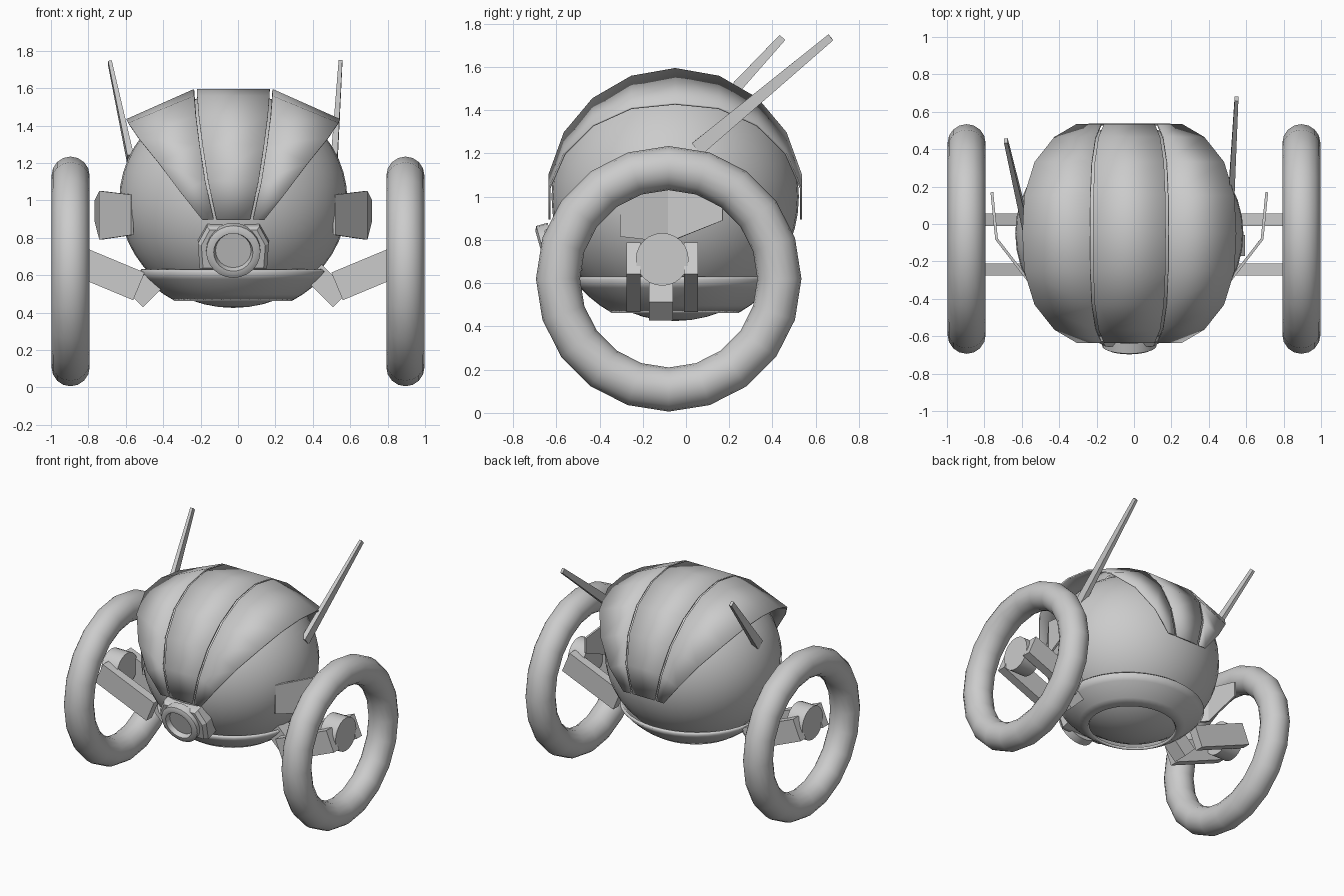
import bpy, bmesh
from math import sin, cos, radians, pi
from mathutils import Vector, Matrix

if "Cube" in bpy.data.objects:
    bpy.data.objects.remove(bpy.data.objects["Cube"])

CX, CY, CZ = -0.025, -0.05, 1.0          # body centre


def make(name, verts, faces, thick=0, smooth=None):
    me = bpy.data.meshes.new(name)
    me.from_pydata([tuple(v) for v in verts], [], faces)
    bm = bmesh.new()
    bm.from_mesh(me)
    bmesh.ops.recalc_face_normals(bm, faces=bm.faces)
    bm.to_mesh(me)
    bm.free()
    ob = bpy.data.objects.new(name, me)
    bpy.context.collection.objects.link(ob)
    if thick:
        m = ob.modifiers.new("thickness", 'SOLIDIFY')
        m.thickness, m.offset = thick, 0
    if smooth:
        shade(ob, smooth)
    return ob


def shade(ob, angle=35):
    bpy.ops.object.select_all(action='DESELECT')
    ob.select_set(True)
    bpy.context.view_layer.objects.active = ob
    bpy.ops.object.shade_smooth_by_angle(angle=radians(angle))


def loft(name, rings, closed=True, caps=True, thick=0, smooth=None):
    """Skin a list of equal-length point rings."""
    n = len(rings[0])
    faces = [(i * n + j, i * n + (j + 1) % n, (i + 1) * n + (j + 1) % n, (i + 1) * n + j)
             for i in range(len(rings) - 1) for j in range(n if closed else n - 1)]
    if closed and caps:
        faces += [tuple(range(n)), tuple(range((len(rings) - 1) * n, len(rings) * n))]
    return make(name, [p for r in rings for p in r], faces, thick, smooth)


def bar(name, a, b, up, w0, h0, w1=None, h1=None):
    """Box beam from a to b; w across, h along 'up'."""
    a, b = Vector(a), Vector(b)
    d = (b - a).normalized()
    side = d.cross(Vector(up)).normalized()
    top = side.cross(d)
    rings = []
    for p, w, h in ((a, w0, h0), (b, w1 or w0, h1 or h0)):
        rings.append([p + side * w / 2 * s + top * h / 2 * t
                      for s, t in ((-1, -1), (1, -1), (1, 1), (-1, 1))])
    return loft(name, rings)


# Body ball
bpy.ops.mesh.primitive_uv_sphere_add(segments=40, ring_count=24, location=(CX, CY, CZ))
body = bpy.context.object
body.name = "body_ball"
body.scale = (0.61, 0.572, 0.575)
shade(body)

# Lower bowl ring hugging the underside
rings = []
for z in (0.625, 0.585, 0.545, 0.505, 0.47):
    k = (1 - ((z - CZ) / 0.605) ** 2) ** 0.5
    rings.append([(CX + 0.635 * k * cos(a), CY + 0.595 * k * sin(a), z)
                  for a in (2 * pi * i / 40 for i in range(40))])
loft("lower_bowl", rings, caps=False, thick=0.02, smooth=35)

# Top shell: centre strip and two flared side panels, 20 degree steps front to back
INNER = (0.195, 0.193, 0.185, 0.165, 0.135, 0.09)
OUTER = (0.57, 0.56, 0.505, 0.40, 0.28, 0.165)
OUTER_Z = (0.43, 0.41, 0.33, 0.20, 0.04, -0.105)
strip, sides = [], {-1: [], 1: []}
for i in range(-5, 6):
    t, k = radians(20 * i), abs(i)
    y, z = CY + 0.59 * sin(t), CZ + 0.59 * cos(t)
    strip.append([(CX - INNER[k], y, z), (CX + INNER[k], y, z)])
    for s in sides:
        sides[s].append([(CX + s * (INNER[k] + 0.015), y, z),
                         (CX + s * OUTER[k], y, CZ + OUTER_Z[k])])
loft("centre_strip", strip, closed=False, thick=0.01, smooth=35)
for s, side in ((-1, "left"), (1, "right")):
    loft(side + "_side_panel", sides[s], closed=False, thick=0.01, smooth=35)

# Nose housing and camera ring, tilted a little downward
tilt = Matrix.Translation((CX, -0.60, 0.74)) @ Matrix.Rotation(radians(16), 4, 'X')
outline = [(-0.18, -0.11), (0.18, -0.11), (0.19, 0.03), (0.14, 0.125), (-0.14, 0.125), (-0.19, 0.03)]
loft("nose_housing", [[tilt @ Vector((x * k, y, z * k)) for x, z in outline]
                      for y, k in ((0.12, 1.0), (0.0, 1.0), (-0.025, 0.9))])
profile = [(0.145, 0.0), (0.145, -0.055), (0.125, -0.065), (0.105, -0.065), (0.095, -0.03)]
loft("camera_ring", [[tilt @ Vector((r * cos(a), y, r * sin(a)))
                      for a in (2 * pi * i / 24 for i in range(24))] for r, y in profile], smooth=30)

for s, side in ((-1, "left"), (1, "right")):
    # Hubless wheel
    bpy.ops.mesh.primitive_torus_add(major_segments=20, minor_segments=16, major_radius=0.512,
                                     minor_radius=0.102, location=(s * 0.895, -0.08, 0.62),
                                     rotation=(0, pi / 2, 0))
    wheel = bpy.context.object
    wheel.name = side + "_wheel"
    shade(wheel, 60)

    # Twin arms, hub disc between them, and the link into the body
    for y, end in ((-0.243, "front"), (0.023, "rear")):
        bar(f"{side}_{end}_arm", (s * 0.53, y, 0.54), (s * 0.95, y, 0.715), (0, 0, 1), 0.065, 0.16)
    bpy.ops.mesh.primitive_cylinder_add(vertices=24, radius=0.122, depth=0.13,
                                        location=(s * 0.90, -0.11, 0.71), rotation=(0, pi / 2, 0))
    hub = bpy.context.object
    hub.name = side + "_hub"
    shade(hub)
    bar(side + "_link", (s * 0.36, -0.115, 0.66), (s * 0.55, -0.115, 0.47), (0, 0, 1), 0.11, 0.12)

    # Bent side fin
    fin = [(0.54, -0.30, 0.815, 1.03), (0.71, -0.08, 0.79, 1.05), (0.735, 0.17, 0.89, 1.0)]
    loft(side + "_side_fin", [[(CX + s * x, y, lo), (CX + s * x, y, hi)] for x, y, lo, hi in fin],
         closed=False, thick=0.015)

# Antennas, swept back unevenly
bar("left_antenna", (-0.575, -0.03, 1.22), (-0.685, 0.445, 1.735), (0, -0.7, 0.7), 0.035, 0.07, 0.02, 0.035)
bar("right_antenna", (0.515, 0.05, 1.22), (0.548, 0.67, 1.737), (0, -0.7, 0.7), 0.035, 0.07, 0.02, 0.035)
